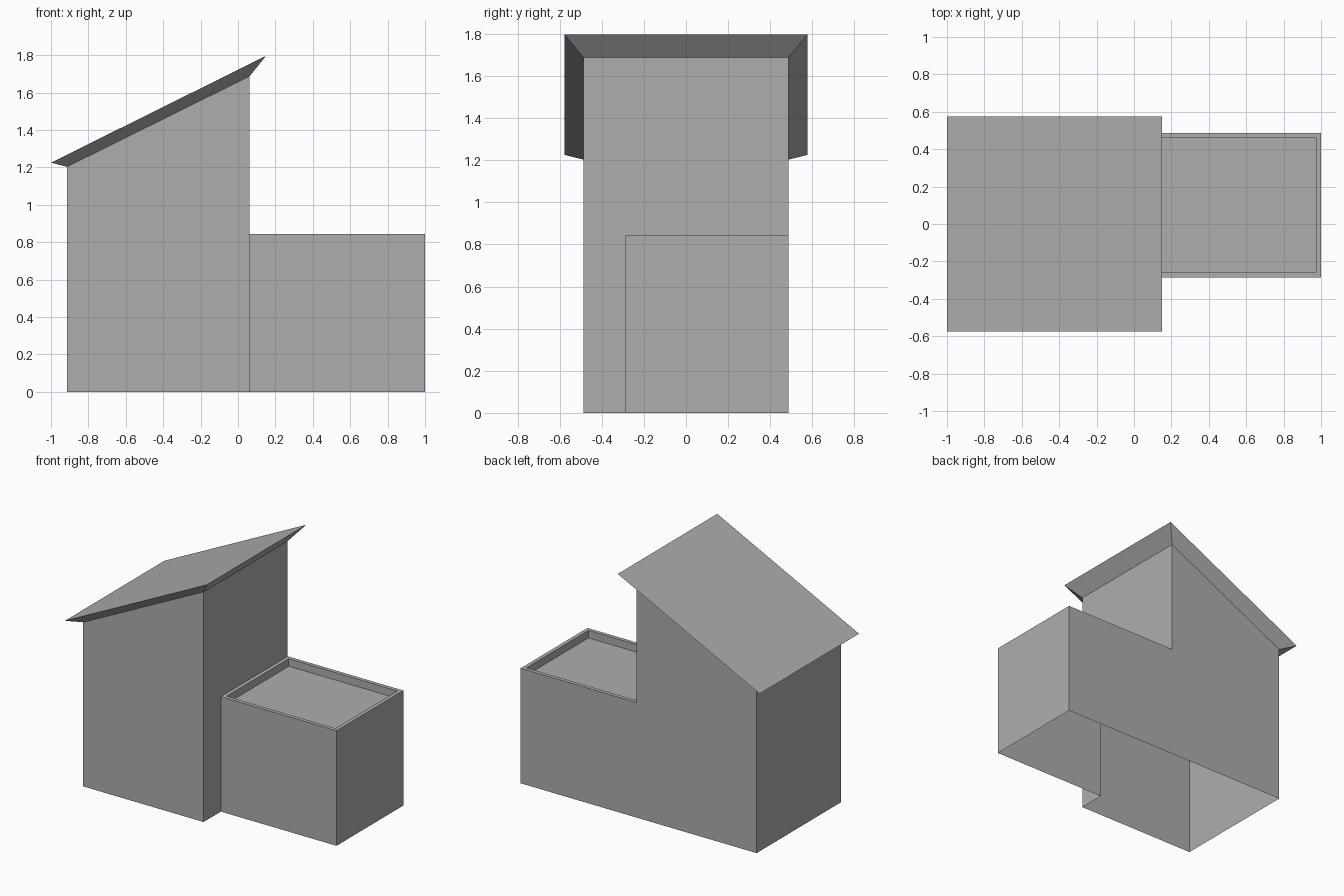
import bpy
import bmesh

cube = bpy.data.objects.get("Cube")
if cube:
    bpy.data.objects.remove(cube, do_unlink=True)

# One plain mid grey for everything
GREY = (0.42, 0.42, 0.42, 1)
grey = bpy.data.materials.new("plain_grey")
grey.use_nodes = True
grey.diffuse_color = GREY
grey.node_tree.nodes["Principled BSDF"].inputs["Base Color"].default_value = GREY

# Main dimensions
LEFT, MID, RIGHT = -0.914, 0.062, 1.0      # tower end, step, extension end
FRONT, STEP, BACK = -0.487, -0.287, 0.487  # tower front, extension front, back
LOW, HIGH, DECK = 1.203, 1.687, 0.843      # wall heights


def finish(bm, name):
    mesh = bpy.data.meshes.new(name)
    bm.to_mesh(mesh)
    bm.free()
    mesh.materials.append(grey)
    obj = bpy.data.objects.new(name, mesh)
    bpy.context.collection.objects.link(obj)


def add_face(bm, points):
    return bm.faces.new([bm.verts.new(p) for p in points])


# House walls: an open-bottomed shell of the tower and the lower extension
bm = bmesh.new()
add_face(bm, [(LEFT, FRONT, 0), (MID, FRONT, 0), (MID, FRONT, HIGH), (LEFT, FRONT, LOW)])
add_face(bm, [(LEFT, BACK, 0), (LEFT, FRONT, 0), (LEFT, FRONT, LOW), (LEFT, BACK, LOW)])
add_face(bm, [(RIGHT, BACK, 0), (LEFT, BACK, 0), (LEFT, BACK, LOW),
              (MID, BACK, HIGH), (MID, BACK, DECK), (RIGHT, BACK, DECK)])
add_face(bm, [(MID, FRONT, 0), (MID, STEP, 0), (MID, STEP, DECK),
              (MID, BACK, DECK), (MID, BACK, HIGH), (MID, FRONT, HIGH)])
add_face(bm, [(MID, STEP, 0), (RIGHT, STEP, 0), (RIGHT, STEP, DECK), (MID, STEP, DECK)])
add_face(bm, [(RIGHT, STEP, 0), (RIGHT, BACK, 0), (RIGHT, BACK, DECK), (RIGHT, STEP, DECK)])
deck = add_face(bm, [(MID, STEP, DECK), (RIGHT, STEP, DECK), (RIGHT, BACK, DECK), (MID, BACK, DECK)])

# Flat roof of the extension, sunk behind a thin parapet
bm.normal_update()
bmesh.ops.inset_individual(bm, faces=[deck], thickness=0.028, use_even_offset=True)
bmesh.ops.inset_individual(bm, faces=[deck], thickness=0, depth=-0.055)
bmesh.ops.remove_doubles(bm, verts=bm.verts, dist=0.0005)
finish(bm, "house_walls")

# Sloping roof: flares out from the wall tops to a wider top plane
bm = bmesh.new()
rim = [(LEFT, FRONT, LOW), (MID, FRONT, HIGH), (MID, BACK, HIGH), (LEFT, BACK, LOW)]
top = [(-1.0, -0.576, 1.225), (0.15, -0.576, 1.796), (0.15, 0.576, 1.796), (-1.0, 0.576, 1.225)]
add_face(bm, top)
for i in range(4):
    j = (i + 1) % 4
    add_face(bm, [rim[i], rim[j], top[j], top[i]])
bmesh.ops.remove_doubles(bm, verts=bm.verts, dist=0.0005)
finish(bm, "sloping_roof")
